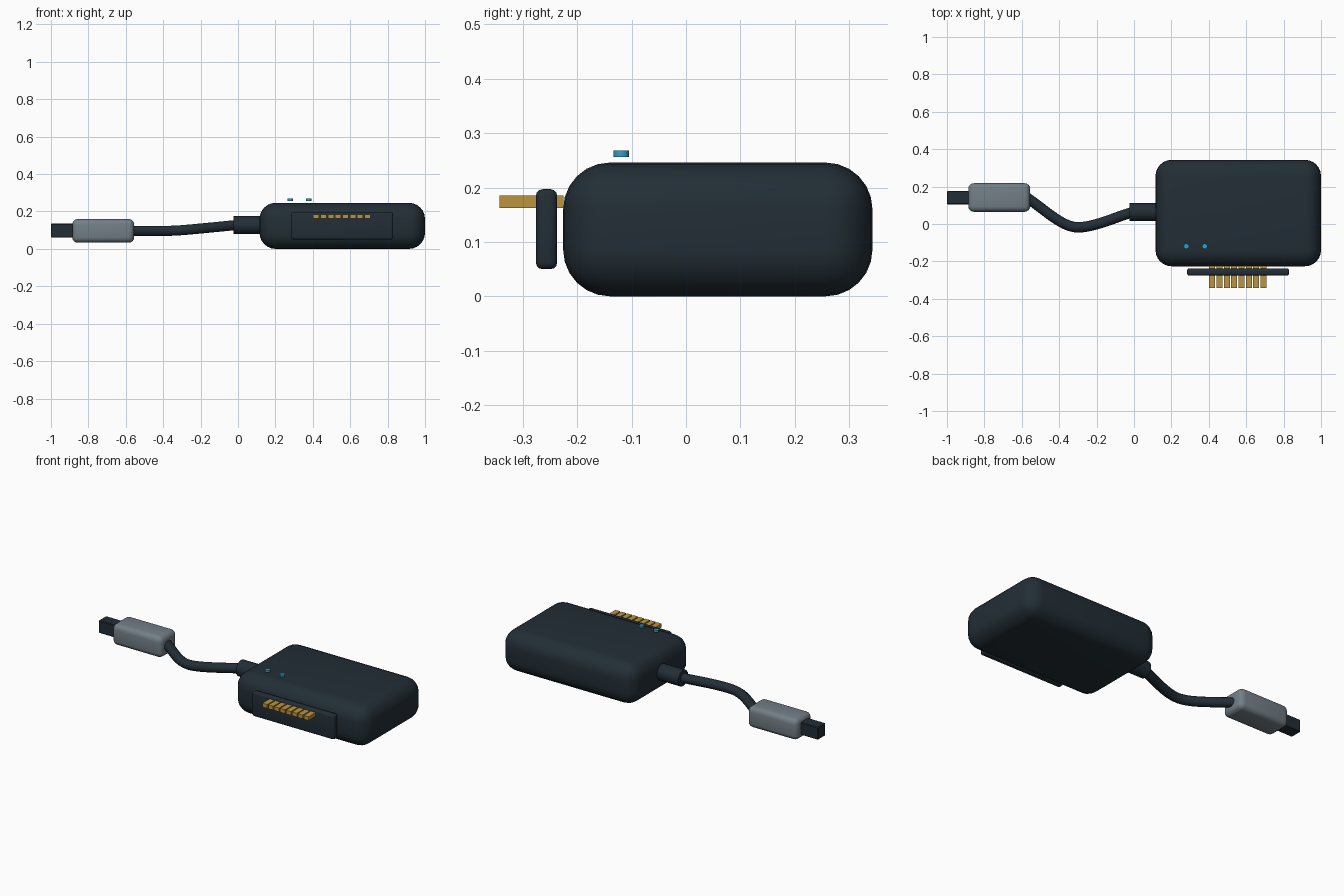
import bpy
from mathutils import Vector
from math import pi, radians

cube = bpy.data.objects.get("Cube")
if cube:
    bpy.data.objects.remove(cube, do_unlink=True)


def material(name, rgb):
    mat = bpy.data.materials.new(name)
    mat.use_nodes = True
    colour = (*rgb, 1)
    mat.diffuse_color = colour
    mat.node_tree.nodes["Principled BSDF"].inputs["Base Color"].default_value = colour
    return mat


DARK = material("dark slate", (0.016, 0.027, 0.036))
GREY = material("grey plastic", (0.17, 0.21, 0.24))
GOLD = material("gold contact", (0.50, 0.30, 0.05))
BLUE = material("blue light", (0.03, 0.36, 0.58))


def finish(name, mat, smooth=True):
    ob = bpy.context.object
    ob.name = ob.data.name = name
    ob.data.materials.append(mat)
    if smooth:
        bpy.ops.object.shade_smooth_by_angle(angle=radians(35))
    return ob


def box(name, low, high, mat, bevel=0, segments=3):
    """Box between two corners, with optionally rounded edges."""
    low, high = Vector(low), Vector(high)
    bpy.ops.mesh.primitive_cube_add(size=1, location=(low + high) / 2)
    bpy.context.object.scale = high - low
    bpy.ops.object.transform_apply(location=False, rotation=False, scale=True)
    if bevel:
        mod = bpy.context.object.modifiers.new("rounded edges", 'BEVEL')
        mod.width, mod.segments = bevel, segments
        bpy.ops.object.modifier_apply(modifier=mod.name)
    return finish(name, mat, bevel > 0)


def cylinder(name, centre, radius, depth, mat, sides, rotation=(0, 0, 0)):
    bpy.ops.mesh.primitive_cylinder_add(vertices=sides, radius=radius, depth=depth,
                                        location=centre, rotation=rotation)
    return finish(name, mat)


# Adapter housing and the connector plate in front of it
box("housing", (0.115, -0.226, 0), (1, 0.343, 0.246), DARK, 0.086, 6)
box("connector_plate", (0.284, -0.276, 0.05), (0.83, -0.237, 0.197), DARK, 0.012)

# Row of contact pins
for i in range(8):
    x = 0.418 + i * 0.0392
    box(f"contact_pin_{i + 1}", (x - 0.016, -0.343, 0.162),
        (x + 0.016, -0.225, 0.185), GOLD)

# Two indicator lights above the housing
for i, x in enumerate((0.28, 0.378)):
    cylinder(f"indicator_light_{i + 1}", (x, -0.119, 0.262), 0.0145, 0.012, BLUE, 12)

# Strain relief, cable and plug
cylinder("strain_relief", (0.055, 0.063, 0.127), 0.048, 0.16, DARK, 16, (0, pi / 2, 0))

curve = bpy.data.curves.new("cable", 'CURVE')
curve.dimensions = '3D'
curve.bevel_depth = 0.028
curve.bevel_resolution = 3
curve.resolution_u = 12
curve.use_fill_caps = True
spline = curve.splines.new('BEZIER')
path = [((-0.58, 0.145, 0.096), (0.09, -0.055, 0)),
        ((-0.30, -0.018, 0.1), (0.09, 0, 0.007)),
        ((0, 0.066, 0.128), (0.08, 0.022, 0.007))]
spline.bezier_points.add(len(path) - 1)
for point, (co, tangent) in zip(spline.bezier_points, path):
    point.co = co
    point.handle_left = Vector(co) - Vector(tangent)
    point.handle_right = Vector(co) + Vector(tangent)
cable = bpy.data.objects.new("cable", curve)
bpy.context.collection.objects.link(cable)
curve.materials.append(DARK)

box("plug_grip", (-0.886, 0.065, 0.033), (-0.555, 0.218, 0.16), GREY, 0.03, 4)
box("plug_tip", (-1, 0.105, 0.06), (-0.87, 0.177, 0.135), DARK, 0.004, 1)
